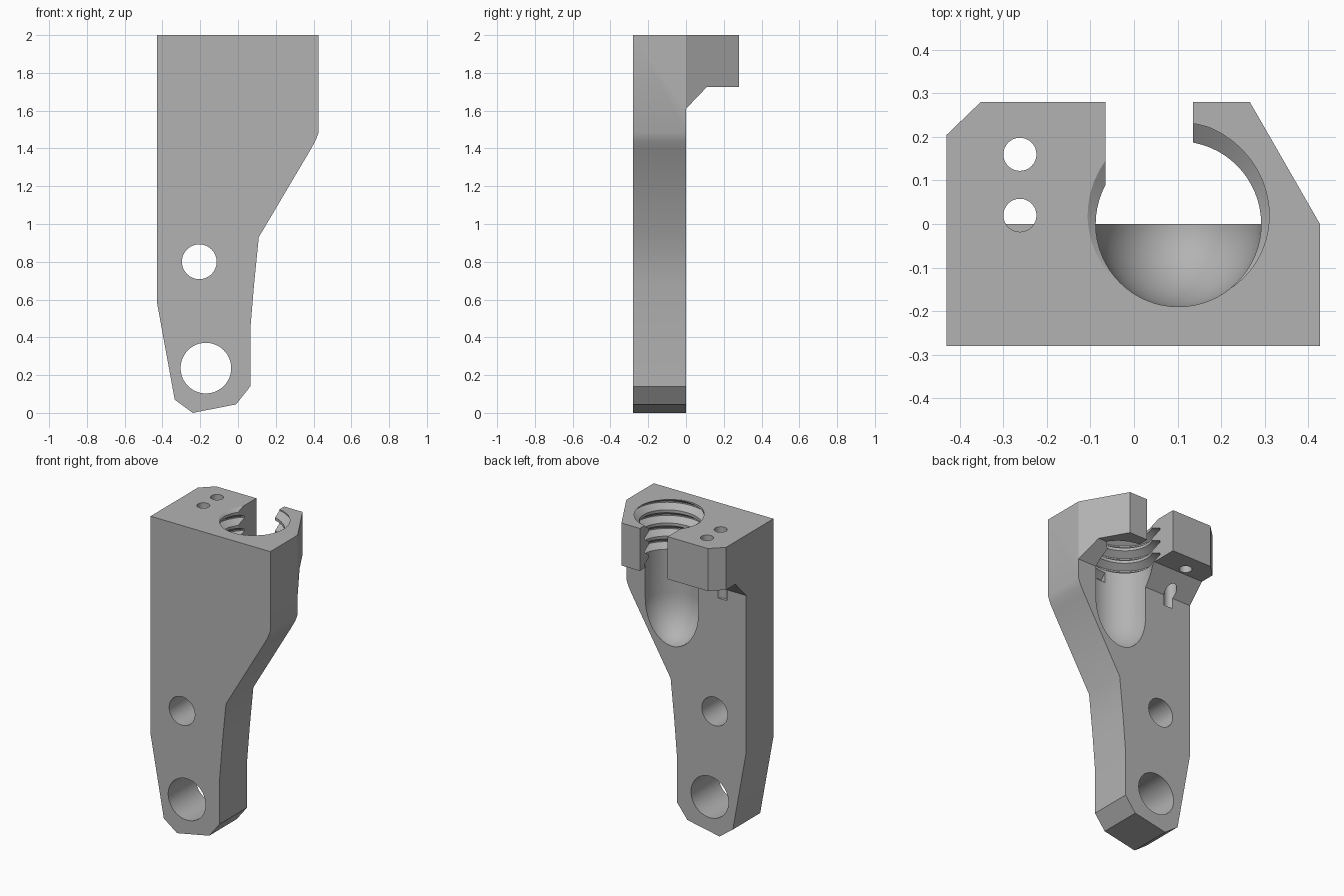
import bpy, bmesh
from math import sin, cos, pi, radians
from mathutils import Vector

default = bpy.data.objects.get("Cube")
if default:
    bpy.data.objects.remove(default)

grey = bpy.data.materials.new("plain_grey")
grey.use_nodes = True
grey.diffuse_color = (0.45, 0.45, 0.45, 1)
grey.node_tree.nodes["Principled BSDF"].inputs["Base Color"].default_value = grey.diffuse_color


def finish(bm, name):
    bmesh.ops.recalc_face_normals(bm, faces=bm.faces)
    mesh = bpy.data.meshes.new(name)
    bm.to_mesh(mesh)
    bm.free()
    mesh.materials.append(grey)
    obj = bpy.data.objects.new(name, mesh)
    bpy.context.collection.objects.link(obj)
    return obj


def prism(name, outline, axis, start, end):
    """Extrude a 2D outline along the x, y or z axis."""
    def place(p, d):
        point = list(p)
        point.insert("xyz".index(axis), d)
        return point
    bm = bmesh.new()
    base = bm.faces.new([bm.verts.new(place(p, start)) for p in outline])
    moved = bmesh.ops.extrude_face_region(bm, geom=[base])["geom"]
    shift = Vector(place((0, 0), end - start))
    bmesh.ops.translate(bm, vec=shift, verts=[v for v in moved if isinstance(v, bmesh.types.BMVert)])
    return finish(bm, name)


def circle(cx, cy, r, n=48):
    return [(cx + r * cos(2 * pi * i / n), cy + r * sin(2 * pi * i / n)) for i in range(n)]


def combine(target, tool, operation):
    mod = target.modifiers.new(operation.lower(), 'BOOLEAN')
    mod.operation = operation
    mod.solver = 'EXACT'
    mod.object = tool
    bpy.context.view_layer.objects.active = target
    bpy.ops.object.modifier_apply(modifier=mod.name)
    bpy.data.objects.remove(tool)


def round_socket(name, cx, r, z_mid, depth, top, n=64):
    """Vertical bore with a rounded bottom."""
    profile = [(r, top)] + [(r * cos(a), z_mid - depth * sin(a))
                            for a in [i * pi / 28 for i in range(14)]]
    bm = bmesh.new()
    rings = [[bm.verts.new((x + cx, y, z)) for x, y in circle(0, 0, rad, n)] for rad, z in profile]
    for a, b in zip(rings, rings[1:]):
        for i in range(n):
            j = (i + 1) % n
            bm.faces.new((a[i], a[j], b[j], b[i]))
    tip = bm.verts.new((cx, 0, z_mid - depth))
    for i in range(n):
        bm.faces.new((rings[-1][i], rings[-1][(i + 1) % n], tip))
    bm.faces.new(rings[0])
    return finish(bm, name)


def thread_groove(name, cx, r, depth, half, pitch, z_start, z_end, steps=48):
    """V-shaped section swept along a helix."""
    bm = bmesh.new()
    count = int((z_end - z_start) / pitch * steps)
    sections = []
    for i in range(count + 1):
        z = z_start + pitch * i / steps
        a = pi / 2 + 2 * pi * (z - 2) / pitch
        section = [(r - 0.02, -half), (r - 0.004, -half), (r + depth, -0.004),
                   (r + depth, 0.004), (r - 0.004, half), (r - 0.02, half)]
        sections.append([bm.verts.new((cx + q * cos(a), q * sin(a), z + h)) for q, h in section])
    for a, b in zip(sections, sections[1:]):
        for k in range(len(a)):
            m = (k + 1) % len(a)
            bm.faces.new((a[k], a[m], b[m], b[k]))
    bm.faces.new(sections[0])
    bm.faces.new(sections[-1])
    return finish(bm, name)


# Tapering front plate
bracket = prism("bracket", [(-0.43, 2), (0.427, 2), (0.427, 1.485), (0.41, 1.44), (0.385, 1.395),
                            (0.11, 0.93), (0.085, 0.68), (0.065, 0.44), (0.065, 0.14),
                            (-0.01, 0.045), (-0.24, 0), (-0.335, 0.07), (-0.43, 0.59)],
                'y', -0.28, 0)

# Thick head at the back with sloping underside and clipped corners
head = prism("head", [(-0.1, 2), (0.28, 2), (0.28, 1.725), (0.11, 1.725), (0, 1.61), (-0.1, 1.61)],
             'x', -0.5, 0.5)
footprint = prism("head_footprint", [(-0.42, -0.2), (-0.43, 0), (-0.43, 0.205), (-0.35, 0.3 - 0.018),
                                     (0.265, 0.282), (0.427, 0), (0.42, -0.2)], 'z', 1.5, 2.1)
combine(head, footprint, 'INTERSECT')
combine(bracket, head, 'UNION')

# Threaded socket and the slot opening to the back
combine(bracket, round_socket("socket", 0.102, 0.19, 1.40, 0.26, 2.2), 'DIFFERENCE')
slot = [(-0.065, 0), (0.135, 0), (0.135, 0.4), (-0.065, 0.4)]
combine(bracket, prism("slot", slot, 'z', 1.5, 2.2), 'DIFFERENCE')
combine(bracket, thread_groove("thread", 0.102, 0.19, 0.043, 0.036, 0.085, 1.70, 2.06), 'DIFFERENCE')

# Two screw holes in the head
for y in (0.16, 0.02):
    combine(bracket, prism("screw_hole", circle(-0.262, y, 0.038, 32), 'z', 1.54, 2.2), 'DIFFERENCE')

# Two bolt holes through the plate
for x, z, r in ((-0.205, 0.8, 0.092), (-0.17, 0.237, 0.134)):
    combine(bracket, prism("bolt_hole", circle(x, z, r), 'y', -0.5, 0.5), 'DIFFERENCE')

# Smooth shading with sharp edges kept
bpy.ops.object.select_all(action='DESELECT')
bracket.select_set(True)
bpy.context.view_layer.objects.active = bracket
bpy.ops.object.shade_smooth_by_angle(angle=radians(25))
